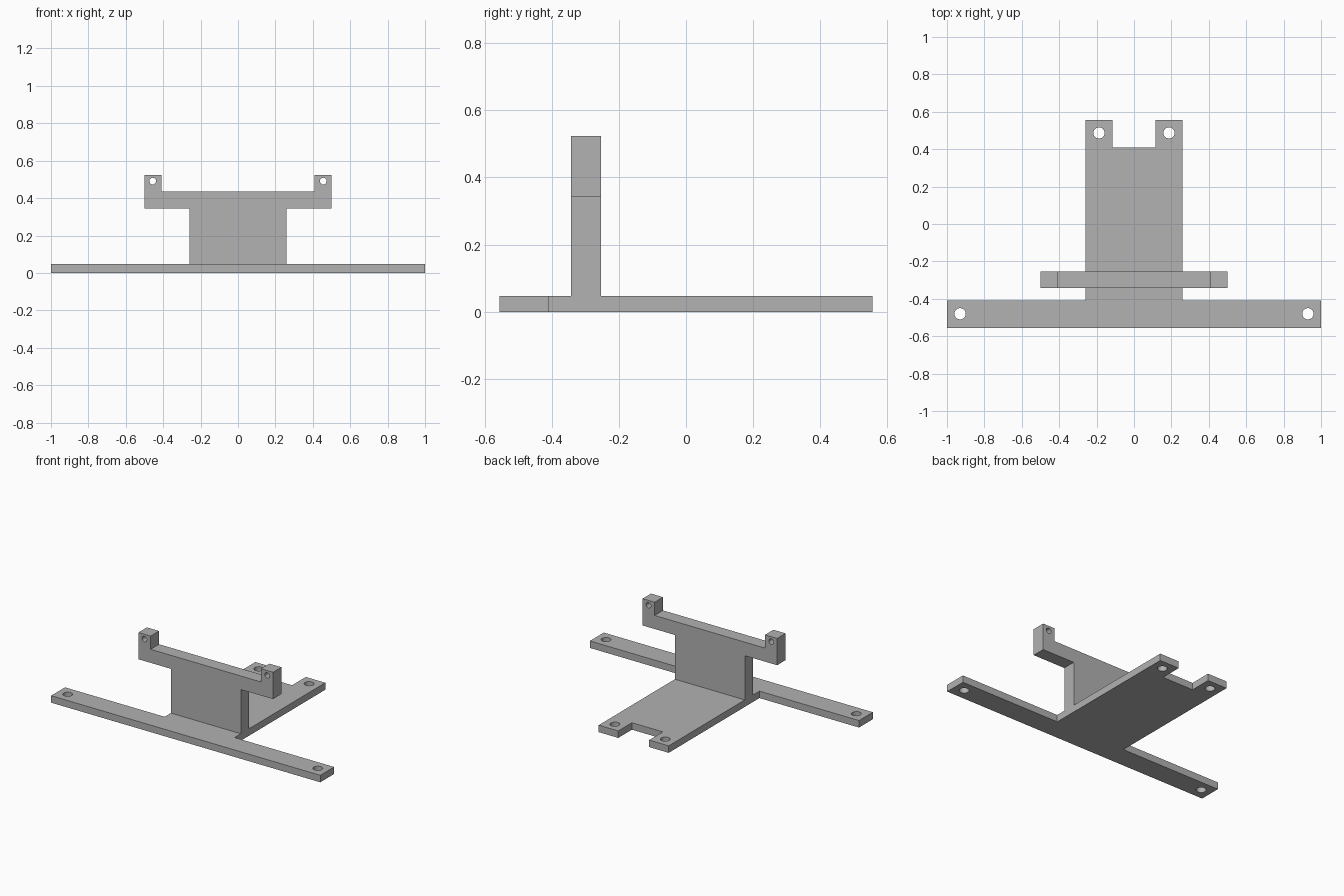
import bpy
import bmesh
from mathutils import Matrix, Vector

if "Cube" in bpy.data.objects:
    bpy.data.objects.remove(bpy.data.objects["Cube"], do_unlink=True)

GREY = (0.445, 0.445, 0.445, 1.0)
grey = bpy.data.materials.new("plain grey")
grey.use_nodes = True
grey.diffuse_color = GREY
grey.node_tree.nodes["Principled BSDF"].inputs["Base Color"].default_value = GREY

# Maps a profile drawn in (x, z) to an upright part that grows towards +y
UPRIGHT = Matrix(((1, 0, 0), (0, 0, 1), (0, 1, 0)))
FLAT = Matrix.Identity(3)


def add_object(name, bm):
    bmesh.ops.recalc_face_normals(bm, faces=bm.faces)
    mesh = bpy.data.meshes.new(name)
    bm.to_mesh(mesh)
    bm.free()
    mesh.materials.append(grey)
    obj = bpy.data.objects.new(name, mesh)
    bpy.context.collection.objects.link(obj)
    return obj


def mirrored_plate(name, half, start, end, axes):
    """Extrude a half outline, mirrored across x = 0, from start to end."""
    outline = half + [(-x, v) for x, v in reversed(half)]
    bm = bmesh.new()
    face = bm.faces.new([bm.verts.new(axes @ Vector((x, v, start))) for x, v in outline])
    grown = bmesh.ops.extrude_face_region(bm, geom=[face], use_keep_orig=True)
    verts = [g for g in grown["geom"] if isinstance(g, bmesh.types.BMVert)]
    bmesh.ops.translate(bm, verts=verts, vec=axes @ Vector((0, 0, end - start)))
    return add_object(name, bm)


def drill(obj, centres, radius, middle, axes):
    """Cut a mirrored pair of round through holes at each centre."""
    bm = bmesh.new()
    for x, v in centres:
        for side in (-1, 1):
            place = Matrix.Translation(axes @ Vector((side * x, v, middle))) @ axes.to_4x4()
            bmesh.ops.create_cone(bm, cap_ends=True, segments=32, radius1=radius,
                                  radius2=radius, depth=0.3, matrix=place)
    cutter = add_object("hole_cutter", bm)
    cutter.hide_render = True
    cut = obj.modifiers.new("holes", 'BOOLEAN')
    cut.operation = 'DIFFERENCE'
    cut.solver = 'EXACT'
    cut.object = cutter
    bpy.ops.object.select_all(action='DESELECT')
    bpy.context.view_layer.objects.active = obj
    obj.select_set(True)
    bpy.ops.object.modifier_apply(modifier=cut.name)
    bpy.data.objects.remove(cutter, do_unlink=True)
    bpy.ops.object.shade_smooth_by_angle()


THICK = 0.047

# Base: wide front bar and a long tongue with a notched rear end
base = mirrored_plate("base_plate", [
    (1.0, -0.555), (1.0, -0.408), (0.26, -0.408),
    (0.26, 0.555), (0.115, 0.555), (0.115, 0.41)], 0, THICK, FLAT)
drill(base, [(0.93, -0.48), (0.187, 0.487)], 0.03, THICK / 2, FLAT)

# Upright: wall with a wider crossbar and a raised lug at each end
wall = mirrored_plate("upright_bracket", [
    (0.26, THICK), (0.26, 0.344), (0.5, 0.344),
    (0.5, 0.524), (0.41, 0.524), (0.41, 0.435)], -0.342, -0.253, UPRIGHT)
drill(wall, [(0.456, 0.491)], 0.018, -0.3, UPRIGHT)
